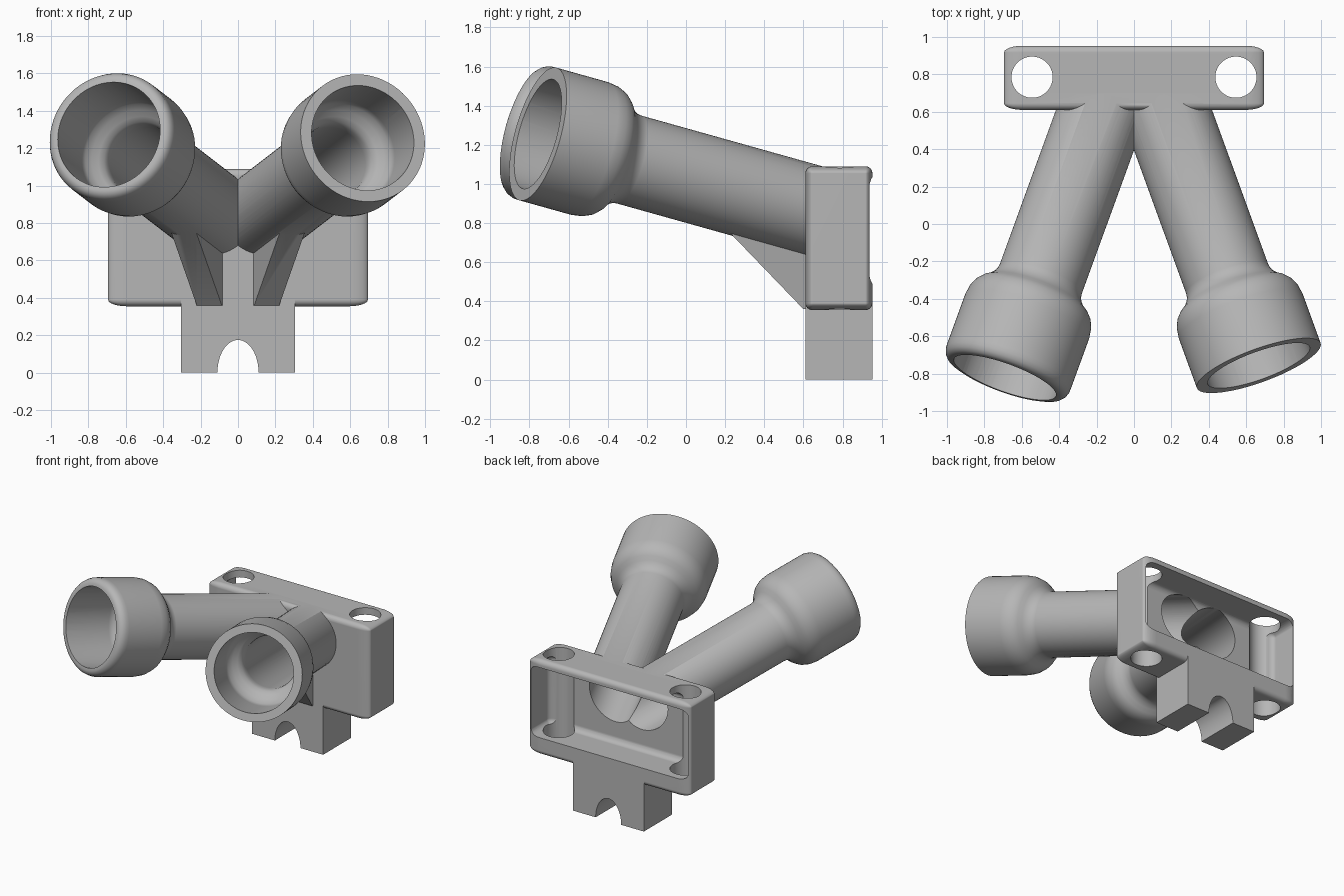
import bpy, bmesh, math
from mathutils import Matrix, Vector

cube = bpy.data.objects.get("Cube")
if cube:
    bpy.data.objects.remove(cube, do_unlink=True)

grey = bpy.data.materials.new("plain_grey")
grey.use_nodes = True
grey.diffuse_color = (0.47, 0.47, 0.47, 1)
grey.node_tree.nodes["Principled BSDF"].inputs["Base Color"].default_value = (0.47, 0.47, 0.47, 1)


def finish(name, bm):
    """Turn a bmesh into an object with consistent normals."""
    bmesh.ops.recalc_face_normals(bm, faces=bm.faces)
    mesh = bpy.data.meshes.new(name)
    bm.to_mesh(mesh)
    bm.free()
    mesh.materials.append(grey)
    obj = bpy.data.objects.new(name, mesh)
    bpy.context.collection.objects.link(obj)
    return obj


def box(name, low, high, bevel=0, stretch=1):
    """Box between two corners; stretch widens the bevel along x."""
    low, high = Vector(low), Vector(high)
    size = high - low
    bm = bmesh.new()
    bmesh.ops.create_cube(bm, size=1)
    bmesh.ops.scale(bm, vec=(size.x / stretch, size.y, size.z), verts=bm.verts)
    if bevel:
        bmesh.ops.bevel(bm, geom=bm.edges[:], offset=bevel, segments=6,
                        profile=0.5, affect='EDGES')
    bmesh.ops.scale(bm, vec=(stretch, 1, 1), verts=bm.verts)
    bmesh.ops.translate(bm, vec=(low + high) / 2, verts=bm.verts)
    return finish(name, bm)


def cylinder(name, radius, depth, matrix):
    bm = bmesh.new()
    bmesh.ops.create_cone(bm, cap_ends=True, segments=64, radius1=radius,
                          radius2=radius, depth=depth, matrix=matrix)
    return finish(name, bm)


def revolve(name, profile, matrix):
    """Lathe a (radius, distance) profile about the tube axis."""
    bm = bmesh.new()
    verts = [bm.verts.new((r, 0, t)) for r, t in profile]
    edges = [bm.edges.new(pair) for pair in zip(verts, verts[1:])]
    bmesh.ops.spin(bm, geom=verts + edges, cent=(0, 0, 0), axis=(0, 0, 1),
                   angle=math.tau, steps=72, use_merge=False)
    bmesh.ops.remove_doubles(bm, verts=bm.verts, dist=0.0005)
    bmesh.ops.transform(bm, matrix=matrix, verts=bm.verts)
    return finish(name, bm)


def combine(body, other, operation):
    mod = body.modifiers.new(operation.lower(), 'BOOLEAN')
    mod.operation = operation
    mod.solver = 'EXACT'
    mod.object = other
    bpy.context.view_layer.objects.active = body
    bpy.ops.object.modifier_apply(modifier=mod.name)
    bpy.data.objects.remove(other, do_unlink=True)


# Housing and foot
body = box("tube_mount", (-0.695, 0.61, 0.355), (0.695, 0.953, 1.09), 0.036, 2.8)
solids = [box("foot", (-0.305, 0.61, 0), (0.305, 0.953, 0.43))]
cutters = [
    box("cavity", (-0.675, 0.705, 0.49), (0.675, 1.3, 1.035), 0.045, 1.6),
    cylinder("foot_arch", 0.11, 1, Matrix.Translation((0, 0.8, 0))
             @ Matrix.Diagonal((1, 1, 1.59, 1)) @ Matrix.Rotation(math.pi / 2, 4, 'X')),
]

# Flared tubes, bores, gussets and screw holes on each side
shell = [(0.352, 0.29), (0.345, 0.34), (0.328, 0.38), (0.303, 0.408), (0.275, 0.428),
         (0.253, 0.452), (0.238, 0.48), (0.233, 0.51), (0.233, 1.62), (0, 1.62)]
square_lip = [(0, 0), (0.352, 0)]
round_lip = [(0, -0.07), (0.31, -0.07), (0.329, -0.063), (0.343, -0.047),
             (0.351, -0.025), (0.352, 0)]
bore = [(0, -0.2), (0.29, -0.2), (0.29, 0.31), (0.28, 0.345), (0.255, 0.38),
        (0.225, 0.405), (0.203, 0.43), (0.192, 0.46), (0.19, 0.5), (0.19, 1.75), (0, 1.75)]
gusset = [(0.66, 0.36), (0.6, 0.36), (0.21, 0.765), (0.21, 0.8), (0.66, 0.8)]

for side, lip in ((1, square_lip), (-1, round_lip)):
    back = Vector((-0.364 * side, 1, -0.28))
    matrix = Matrix.Translation((0.667 * side, -0.757, 1.255)) \
        @ back.to_track_quat('Z', 'Y').to_matrix().to_4x4()
    solids.append(revolve("tube", lip + shell, matrix))
    cutters.append(revolve("bore", bore, matrix))

    bm = bmesh.new()
    rows = [[bm.verts.new((side * (0.15 + (0.61 - y) * 0.364 + w), y, z))
             for y, z in gusset] for w in (-0.067, 0.067)]
    bm.faces.new(rows[0])
    bm.faces.new(rows[1])
    for i in range(len(gusset)):
        j = (i + 1) % len(gusset)
        bm.faces.new((rows[0][i], rows[0][j], rows[1][j], rows[1][i]))
    solids.append(finish("gusset", bm))

    cutters.append(cylinder("screw_hole", 0.11, 2,
                            Matrix.Translation((0.545 * side, 0.785, 0.8))))

for solid in solids:
    combine(body, solid, 'UNION')
for cutter in cutters:
    combine(body, cutter, 'DIFFERENCE')

# Smooth curved surfaces while keeping crisp edges
bpy.ops.object.select_all(action='DESELECT')
body.select_set(True)
bpy.context.view_layer.objects.active = body
bpy.ops.object.shade_smooth_by_angle(angle=math.radians(32))
weighted = body.modifiers.new("weighted_normals", 'WEIGHTED_NORMAL')
weighted.keep_sharp = True
